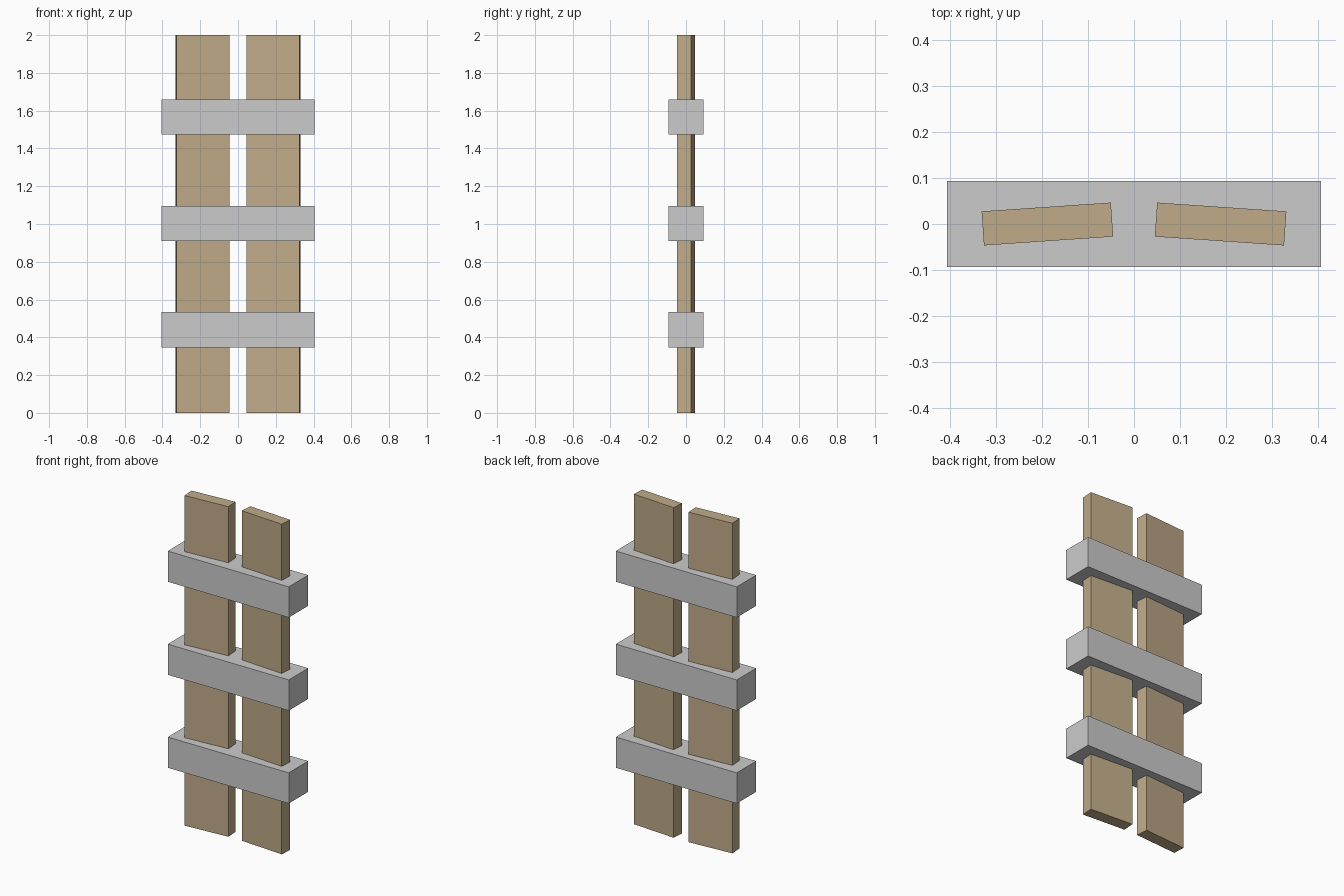
import bpy
from math import radians

if "Cube" in bpy.data.objects:
    bpy.data.objects.remove(bpy.data.objects["Cube"])

wood = bpy.data.materials.new("wood")
wood.diffuse_color = (0.53, 0.41, 0.25, 1)
wood.use_nodes = True
wood.node_tree.nodes["Principled BSDF"].inputs["Base Color"].default_value = wood.diffuse_color


def box(name, size, loc, rot_z=0.0, mat=None):
    bpy.ops.mesh.primitive_cube_add(size=1, location=loc, rotation=(0, 0, rot_z))
    ob = bpy.context.object
    ob.name = name
    ob.scale = size
    bpy.ops.object.transform_apply(location=False, rotation=False, scale=True)
    if mat:
        ob.data.materials.append(mat)
    return ob


# Two upright planks, each turned slightly away from the other
for side, name in ((-1, "left_plank"), (1, "right_plank")):
    box(name, (0.281, 0.074, 2.0), (side * 0.188, 0, 1.0),
        -side * radians(3.9), wood)

# Three grey cross bands wrapped around the planks
for i, z in enumerate((0.44, 1.003, 1.567)):
    box(f"cross_band_{i + 1}", (0.811, 0.186, 0.186), (0, 0, z))
